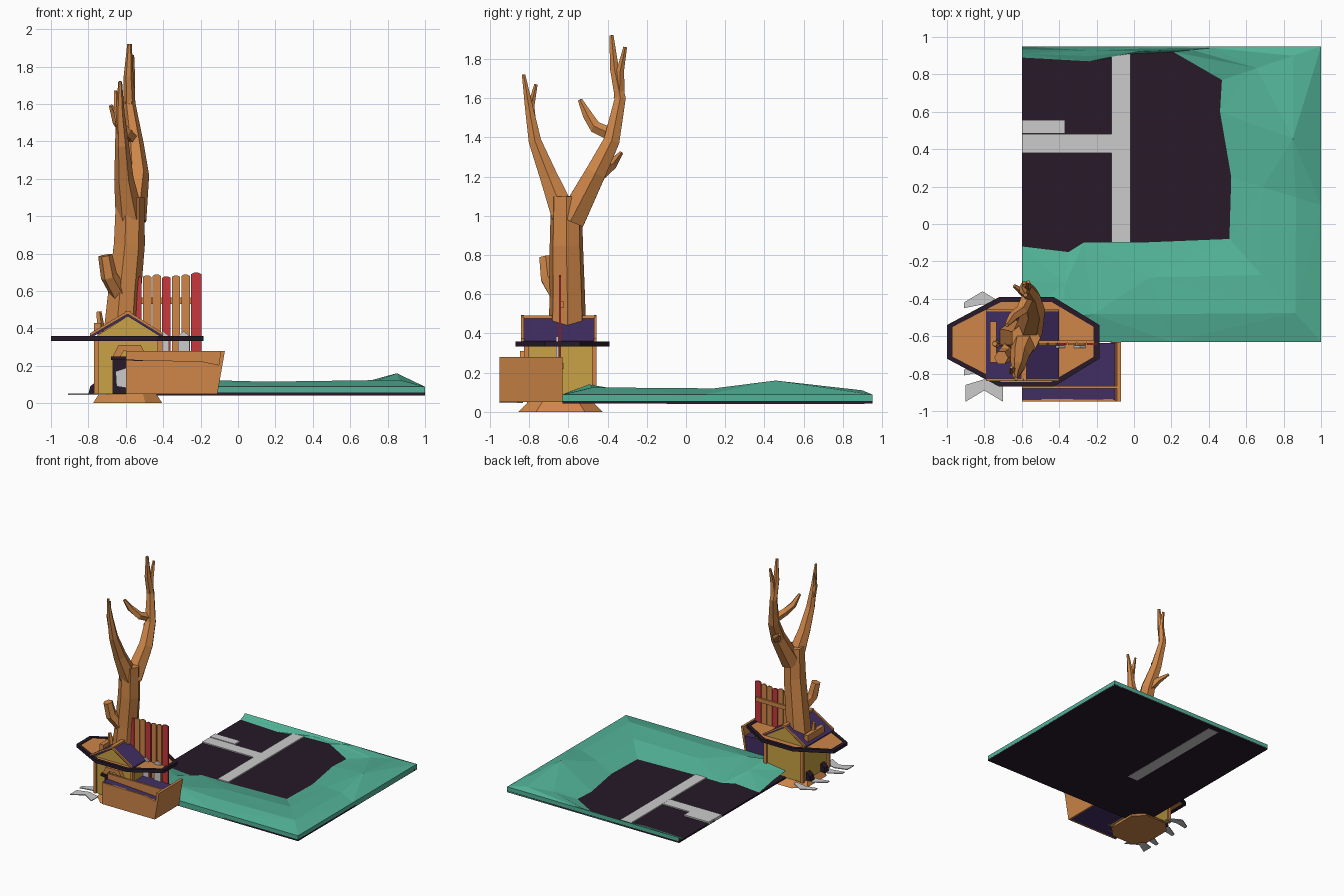
import bpy, math
from mathutils import Vector

if "Cube" in bpy.data.objects:
    bpy.data.objects.remove(bpy.data.objects["Cube"])


def mat(name, r, g, b):
    m = bpy.data.materials.new(name)
    m.diffuse_color = (r, g, b, 1)
    m.use_nodes = True
    m.node_tree.nodes["Principled BSDF"].inputs["Base Color"].default_value = m.diffuse_color
    return m


WOOD = mat("wood", .62, .24, .065)
GREEN = mat("grass", .085, .45, .31)
DARK = mat("dark", .02, .01, .022)
PURPLE = mat("purple", .055, .028, .13)
YELLOW = mat("yellow", .58, .36, .06)
RED = mat("red", .58, .04, .045)


def mesh(name, verts, faces, m=None):
    me = bpy.data.meshes.new(name)
    me.from_pydata(verts, [], faces)
    ob = bpy.data.objects.new(name, me)
    bpy.context.collection.objects.link(ob)
    if m:
        me.materials.append(m)
    return ob


def loft(name, rings, m=None, cap=True):
    n = len(rings[0])
    verts = [tuple(p) for r in rings for p in r]
    faces = [(k*n+i, k*n+(i+1) % n, (k+1)*n+(i+1) % n, (k+1)*n+i)
             for k in range(len(rings)-1) for i in range(n)]
    if cap:
        faces += [tuple(range(n))[::-1], tuple(range(len(verts)-n, len(verts)))]
    return mesh(name, verts, faces, m)


def slab(name, outline, z0, z1, m=None):
    return loft(name, [[(x, y, z) for x, y in outline] for z in (z0, z1)], m)


def box(name, x0, x1, y0, y1, z0, z1, m=None):
    return slab(name, [(x0, y0), (x1, y0), (x1, y1), (x0, y1)], z0, z1, m)


def front_profile(name, outline, y0, y1, m=None):
    return loft(name, [[(x, y, z) for x, z in outline] for y in (y1, y0)], m)


def branch(name, pts, sides=6):
    # tapered faceted limb, points are x, y, z, radius
    c = [Vector(p[:3]) for p in pts]
    rings = []
    for i, p in enumerate(pts):
        d = (c[min(i+1, len(c)-1)] - c[max(i-1, 0)]).normalized()
        u = Vector((1, 0, 0))
        u = (u - d * u.dot(d)).normalized()
        v = d.cross(u)
        rings.append([c[i] + p[3]*(u*math.cos(a) + v*math.sin(a))
                      for a in (math.tau*k/sides for k in range(sides))])
    return loft(name, rings, WOOD)


# Terrain: dark bed with a ring of faceted hills
box("dark_bed", -.6, 1, -.63, .95, .042, .056, DARK)
inner = [(-.6, .89), (-.24, .87), (0, .91), (.21, .92), (.47, .77), (.46, .6),
         (.52, .25), (.51, -.08), (.02, -.1), (-.27, -.1), (-.35, -.15), (-.6, -.12)]
outer = [(-.6, .95), (-.24, .95), (.1, .95), (.5, .95), (1, .95), (1, .4),
         (1, .1), (1, -.63), (.2, -.63), (-.2, -.63), (-.4, -.63), (-.6, -.63)]
low = [.065, .07, .075, .08, .095, .105, .1, .11, .1, .09, .11, .09]
high = [.075, .08, .085, .09, .11, .16, .12, .125, .115, .125, .14, .11]
rows = [[(*inner[i], .057) for i in range(12)]]
for t, hs in ((.35, low), (.72, high)):
    rows.append([(a[0]+(b[0]-a[0])*t, a[1]+(b[1]-a[1])*t, h)
                 for a, b, h in zip(inner, outer, hs)])
rows.append([(*p, .088) for p in outer])
rows.append([(*p, .045) for p in outer])
faces = []
for k in range(4):
    for i in range(11):
        a, b, c, d = k*12+i, k*12+i+1, (k+1)*12+i+1, (k+1)*12+i
        faces += [(a, c, b), (a, d, c)] if (i+k) % 2 else [(a, d, b), (b, d, c)]
mesh("grass_hills", [p for r in rows for p in r], faces, GREEN)

# Paths
box("long_path", -.12, -.02, -.1, .91, .04, .066)
box("cross_path", -.6, -.12, .38, .48, .045, .065)
box("path_step", -.6, -.37, .485, .555, .045, .068)

# House base, walls and corner posts
cx, cy = -.59, -.64


def octagon(hx, hy, c):
    return [(cx+x, cy+y) for x, y in
            ((-hx, -hy+c), (-hx+c, -hy), (hx-c, -hy), (hx, -hy+c),
             (hx, hy-c), (hx-c, hy), (-hx+c, hy), (-hx, hy-c))]


loft("foundation", [[(x, y, 0) for x, y in octagon(.185, .215, .09)],
                    [(x, y, .055) for x, y in octagon(.15, .16, .07)]], WOOD)
front_profile("house_walls", [(-.755, .05), (-.42, .05), (-.42, .36), (-.59, .465), (-.755, .36)],
              -.81, -.47, YELLOW)
for i, x in enumerate((-.77, -.43)):
    for j, y in enumerate((-.825, -.48)):
        box(f"corner_post_{i}{j}", x, x+.025, y, y+.025, .05, .345, WOOD)

# Gable roof with wooden trim
gable = [(-.79, .362), (-.59, .482), (-.4, .362), (-.4, .347), (-.59, .465), (-.79, .347)]
front_profile("gable_roof", gable, -.83, -.47, PURPLE)
trim = [(x, z+.012) for x, z in gable]
for i, y in enumerate((-.84, -.47)):
    front_profile(f"gable_trim_{i}", trim, y, y+.014, WOOD)
box("ridge_board", -.605, -.575, -.84, -.456, .475, .492, WOOD)
box("left_roof_beam", -.77, -.735, -.74, -.52, .37, .43, WOOD)

# Wide eight-sided deck with dark rim
deck = [(-1, -.54), (-.72, -.39), (-.43, -.39), (-.185, -.54),
        (-.185, -.72), (-.43, -.87), (-.72, -.87), (-1, -.72)]
dx, dy = -.5925, -.63
inset = [(dx+(x-dx)*.925, dy+(y-dy)*.89) for x, y in deck]
ring = lambda o, z: [(x, y, z) for x, y in o]
loft("deck_rim", [ring(inset, .333), ring(deck, .333), ring(deck, .36),
                  ring(inset, .36), ring(inset, .333)], DARK, cap=False)
slab("deck_boards", inset, .338, .353, WOOD)

# Front doorway, awning and sign
box("doorway", -.67, -.52, -.816, -.805, .05, .25, DARK)
box("door_shelf", -.68, -.59, -.86, -.8, .23, .25, DARK)
front_profile("door_arch", [(-.67, .25), (-.64, .31), (-.52, .31), (-.49, .25), (-.53, .25),
                            (-.55, .28), (-.61, .28), (-.63, .25)], -.845, -.81, WOOD)
front_profile("grey_plaque", [(-.65, .09), (-.59, .08), (-.595, .19), (-.655, .17)], -.85, -.825)
for i, y in enumerate((-.76, -.57)):
    loft(f"side_foot_{i}", [[(-.8, y, .05), (-.74, y, .05), (-.74, y, .13), (-.79, y, .09)],
                            [(-.8, y+.05, .05), (-.74, y+.05, .05), (-.74, y+.05, .13),
                             (-.79, y+.05, .09)]], DARK)

# Chevron paving stones
for i, (x, y, s) in enumerate(((-.81, -.36, 1), (-.81, -.52, 1), (-.81, -.72, 1), (-.8, -.89, 1))):
    slab(f"paving_{i}", [(x-.1, y-.06), (x, y), (x+.1, y-.06), (x+.1, y+.03-.07*(i < 3)-.05*(i < 3)),
                         (x, y+.06-.11*(i < 3)-.02*(i < 3)), (x-.1, y+.03-.12*(i < 3))], .045, .052)

# Plank fence with short grey pickets
for i in range(7):
    x0 = -.56 + i*.0515
    w, h = (.055 if i == 6 else .045), (.69 if i == 6 else .67 + .005*(i % 3))
    front_profile(f"plank_{i}", [(x0, .06), (x0+w, .06), (x0+w, h), (x0+w*.7, h+.008),
                                 (x0+w*.3, h+.008), (x0, h)], -.648, -.636, RED if i % 3 == 0 else WOOD)
box("fence_rail_top", -.56, -.21, -.636, -.624, .53, .565, WOOD)
box("fence_rail_low", -.56, -.21, -.636, -.624, .22, .25, WOOD)
for i, x in enumerate((-.43, -.32)):
    front_profile(f"grey_picket_{i}", [(x, .15), (x+.06, .15), (x+.06, .36), (x+.03, .385), (x, .36)],
                  -.662, -.65)

# Planter at the front
front_profile("planter_front", [(-.6, .05), (-.11, .05), (-.085, .2), (-.2, .225), (-.6, .23)],
              -.95, -.935, WOOD)
front_profile("planter_side", [(-.125, .05), (-.11, .05), (-.07, .28), (-.092, .28)], -.95, -.63, WOOD)
front_profile("planter_rail", [(-.6, .05), (-.11, .05), (-.075, .28), (-.6, .28)], -.88, -.865, WOOD)
front_profile("planter_soil", [(-.6, .05), (-.12, .05), (-.1, .205), (-.6, .235)], -.94, -.635, PURPLE)

# Bare tree
branch("trunk", [(-.63, -.605, .36, .1), (-.61, -.605, .6, .092), (-.585, -.61, .85, .087),
                 (-.58, -.61, 1.1, .08)], 7)
branch("rear_limb", [(-.57, -.585, .98, .08), (-.535, -.46, 1.22, .06), (-.55, -.38, 1.38, .047),
                     (-.58, -.335, 1.6, .032), (-.585, -.365, 1.75, .026), (-.58, -.38, 1.92, .012)])
branch("rear_fork", [(-.58, -.34, 1.6, .03), (-.57, -.335, 1.74, .02), (-.565, -.31, 1.86, .01)], 5)
branch("inner_twig", [(-.56, -.37, 1.41, .035), (-.6, -.46, 1.45, .032), (-.65, -.5, 1.51, .026),
                      (-.68, -.54, 1.59, .012)], 5)
branch("rear_twig", [(-.54, -.45, 1.21, .04), (-.57, -.38, 1.26, .028), (-.64, -.33, 1.32, .01)], 5)
branch("front_limb", [(-.58, -.62, 1.0, .075), (-.61, -.7, 1.2, .052), (-.62, -.77, 1.38, .037),
                      (-.63, -.8, 1.55, .024), (-.63, -.828, 1.72, .01)])
branch("front_twig", [(-.625, -.785, 1.44, .025), (-.65, -.79, 1.56, .018), (-.655, -.765, 1.67, .009)], 5)
branch("trunk_stub", [(-.63, -.64, .58, .05), (-.69, -.7, .68, .045), (-.71, -.715, .79, .038)])

# Sprig-like post on the left of the roof
branch("roof_post", [(-.73, -.64, .36, .025), (-.745, -.64, .49, .015)], 5)
